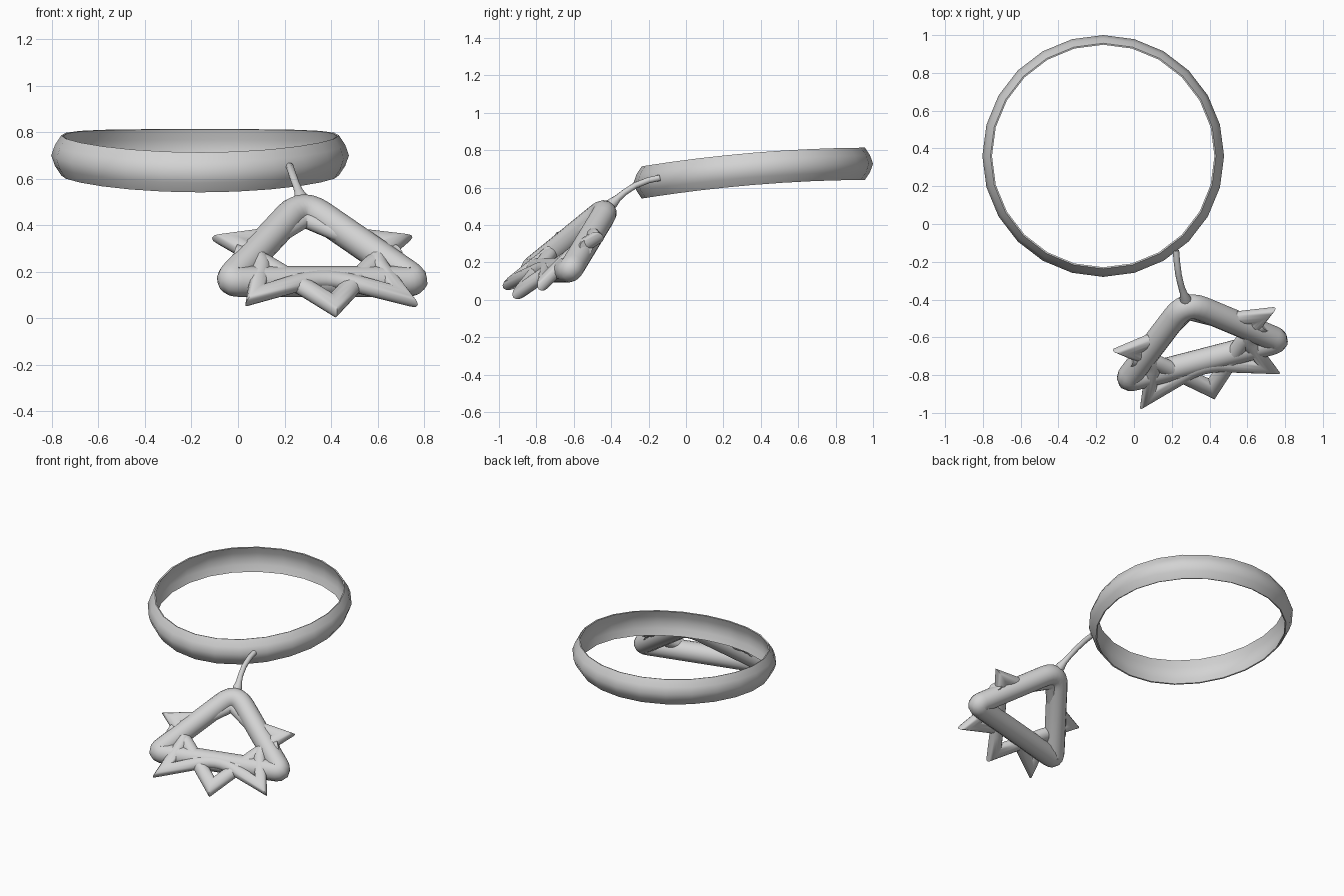
import bpy, bmesh, math
from mathutils import Vector, Matrix

if "Cube" in bpy.data.objects:
    bpy.data.objects.remove(bpy.data.objects["Cube"])

metal = bpy.data.materials.new("grey_metal")
metal.diffuse_color = (0.65, 0.65, 0.65, 1)
metal.use_nodes = True
metal.node_tree.nodes["Principled BSDF"].inputs["Base Color"].default_value = metal.diffuse_color


def finish(bm, name, angle=50):
    bmesh.ops.recalc_face_normals(bm, faces=bm.faces)
    me = bpy.data.meshes.new(name)
    bm.to_mesh(me)
    bm.free()
    ob = bpy.data.objects.new(name, me)
    bpy.context.collection.objects.link(ob)
    me.materials.append(metal)
    bpy.ops.object.select_all(action='DESELECT')
    ob.select_set(True)
    bpy.context.view_layer.objects.active = ob
    bpy.ops.object.shade_smooth_by_angle(angle=math.radians(angle))
    return ob


def skin(bm, rings, closed):
    """Join rings of vertices with quads."""
    n, m = len(rings), len(rings[0])
    for i in range(n if closed else n - 1):
        a, b = rings[i], rings[(i + 1) % n]
        for k in range(m):
            bm.faces.new((a[k], a[(k + 1) % m], b[(k + 1) % m], b[k]))
    if not closed:
        bm.faces.new(rings[0])
        bm.faces.new(rings[-1])


# Slightly curved band with a convex outside
C, R = Vector((-0.163, 0.36)), 0.64
section = [(-0.043, 0.086), (-0.016, 0.045), (0, 0), (-0.016, -0.045),
           (-0.043, -0.086), (-0.051, -0.084), (-0.036, -0.04),
           (-0.029, 0), (-0.036, 0.04), (-0.051, 0.084)]
bm = bmesh.new()
rings = []
for i in range(24):
    a = math.tau * i / 24
    t = math.sin(a)
    zc = 0.70 + 0.05 * t - 0.023 * t * t
    rings.append([bm.verts.new((C.x + (R + dr) * math.cos(a),
                                C.y + (R + dr) * t, zc + dz))
                  for dr, dz in section])
skin(bm, rings, True)
finish(bm, "band", 60)

# Tilted plane of the pendant
u = Vector((0.968, 0.251, 0)).normalized()
n = Vector((0.164, -0.631, 0.758)).normalized()
v = n.cross(u)
plane = Matrix((u, v, n)).transposed().to_4x4()
plane.translation = (0.34, -0.68, 0.24)


def rounded(pts, closed):
    """Replace each corner (x, y, rounding) by a short arc."""
    out = []
    for i, (x, y, d) in enumerate(pts):
        p = Vector((x, y))
        if d == 0 or (not closed and i in (0, len(pts) - 1)):
            out.append(p)
            continue
        q0 = Vector(pts[i - 1][:2])
        q1 = Vector(pts[(i + 1) % len(pts)][:2])
        a = p + (q0 - p).normalized() * d
        b = p + (q1 - p).normalized() * d
        for k in range(7):
            s = k / 6
            out.append(a * (1 - s) ** 2 + p * 2 * s * (1 - s) + b * s * s)
    return out


def planar_tube(name, pts, r, thick, z, tilt=0.0, closed=True, sides=14):
    """Oval tube with mitred corners along a path in the pendant plane."""
    path = rounded(pts, closed)
    bm = bmesh.new()
    rings, m = [], len(path)
    for i, p in enumerate(path):
        t0 = (p - path[i - 1]).normalized()
        t1 = (path[(i + 1) % m] - p).normalized()
        if not closed and i == 0:
            t0 = t1
        if not closed and i == m - 1:
            t1 = t0
        w = Vector((-t0.y, t0.x))
        side = (w + Vector((-t1.y, t1.x))).normalized()
        k = min(1 / max(side.dot(w), 0.01), 2.0)
        ring = []
        for j in range(sides):
            a = math.tau * j / sides
            q = p + side * (r * k * math.cos(a))
            h = z + tilt * p.y + thick * math.sin(a)
            ring.append(bm.verts.new((q.x, q.y, h)))
        rings.append(ring)
    skin(bm, rings, closed)
    bm.transform(plane)
    finish(bm, name, 60)


# Thick triangle at the back
planar_tube("triangle_frame",
            [(0.005, 0.375, 0.11), (-0.405, -0.09, 0.05), (0.43, -0.09, 0.05)],
            0.066, 0.066, -0.022, 0.1)

# Five-pointed outline in front
planar_tube("star_frame",
            [(0.0, 0.29, 0.03), (-0.15, 0.175, 0.05), (-0.355, 0.138, 0),
             (-0.235, 0.02, 0.07), (-0.315, -0.215, 0), (0.01, -0.085, 0.12),
             (0.335, -0.22, 0), (0.255, 0.02, 0.07), (0.375, 0.138, 0),
             (0.16, 0.175, 0.05)], 0.042, 0.037, 0.0)

# Downward point woven below the star
planar_tube("lower_point",
            [(-0.35, 0.07, 0), (-0.25, 0.02, 0.05), (-0.11, -0.13, 0.06),
             (0.02, -0.275, 0), (0.14, -0.13, 0.06), (0.27, 0.02, 0.05),
             (0.37, 0.07, 0)], 0.045, 0.038, -0.006, closed=False)

# Thin curved link between band and pendant
cu = bpy.data.curves.new("link", 'CURVE')
cu.dimensions = '3D'
cu.bevel_depth = 0.017
cu.bevel_resolution = 3
cu.use_fill_caps = True
sp = cu.splines.new('POLY')
link = [(0.222, -0.14, 0.652, 1), (0.227, -0.20, 0.639, 1),
        (0.236, -0.27, 0.612, 1), (0.250, -0.33, 0.573, 1),
        (0.262, -0.365, 0.543, 1.15), (0.270, -0.39, 0.52, 1.7),
        (0.276, -0.41, 0.50, 1.8)]
sp.points.add(len(link) - 1)
for pt, (x, y, z, rad) in zip(sp.points, link):
    pt.co = (x, y, z, 1)
    pt.radius = rad
cu.materials.append(metal)
bpy.context.collection.objects.link(bpy.data.objects.new("link", cu))
